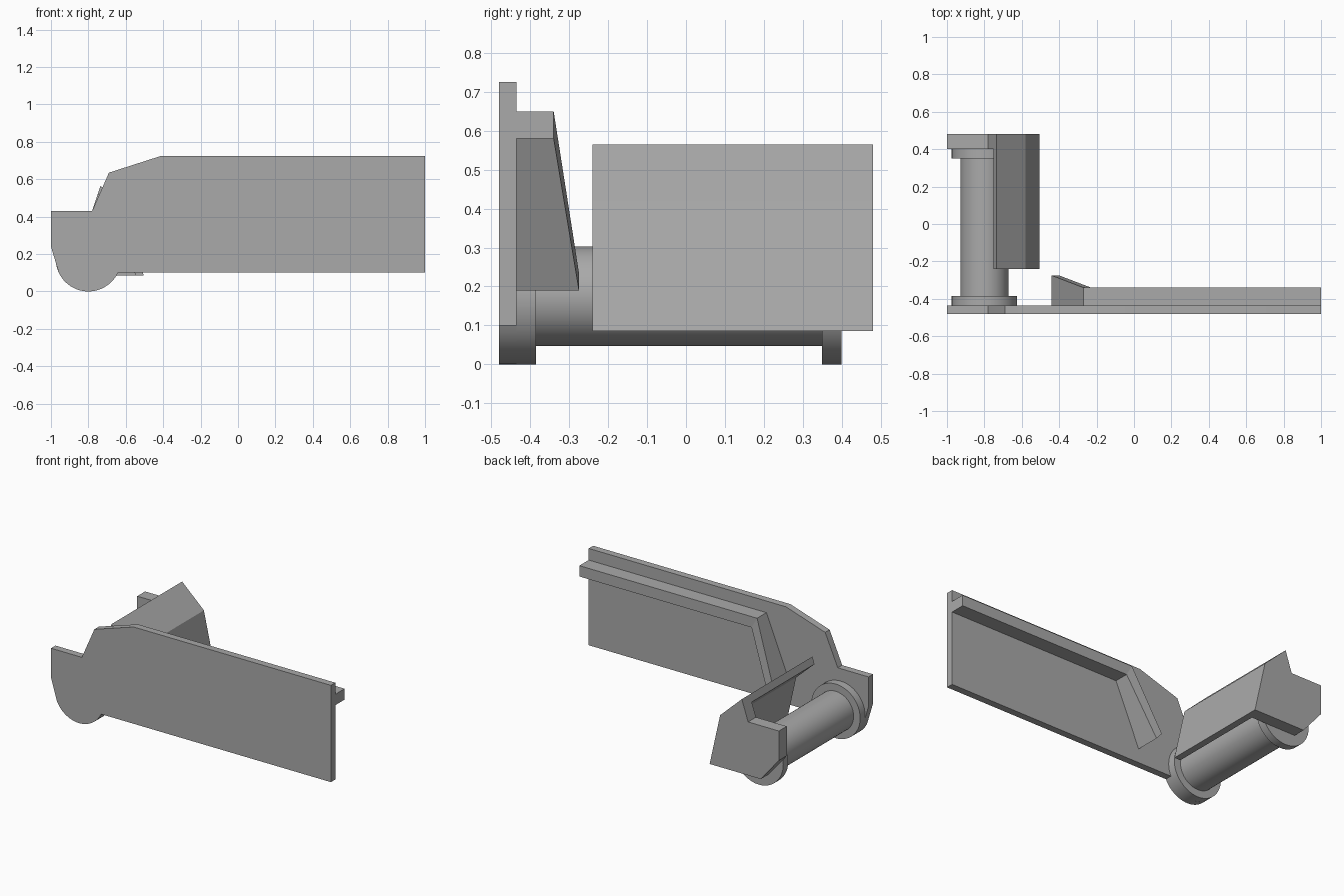
import bpy, bmesh, math
from mathutils import Vector

if "Cube" in bpy.data.objects:
    bpy.data.objects.remove(bpy.data.objects["Cube"], do_unlink=True)

grey = bpy.data.materials.new("plain_grey")
grey.use_nodes = True
grey.diffuse_color = (0.4, 0.4, 0.4, 1)
grey.node_tree.nodes["Principled BSDF"].inputs["Base Color"].default_value = (0.4, 0.4, 0.4, 1)

PIVOT_X, PIVOT_Z, FLANGE_R, TUBE_R = -0.8, 0.175, 0.175, 0.128


def prism(name, profile, y0, y1, smooth=False, moved=None):
    """Extrude an xz profile along y; moved(x, z) may shift the far side."""
    bm = bmesh.new()
    near = [bm.verts.new((x, y0, z)) for x, z in profile]
    far = [bm.verts.new((x, moved(x, z) if moved else y1, z)) for x, z in profile]
    bm.faces.new(near)
    bm.faces.new(far[::-1])
    n = len(profile)
    for i in range(n):
        j = (i + 1) % n
        bm.faces.new((near[i], far[i], far[j], near[j]))
    bmesh.ops.recalc_face_normals(bm, faces=bm.faces)
    mesh = bpy.data.meshes.new(name)
    bm.to_mesh(mesh)
    bm.free()
    mesh.materials.append(grey)
    ob = bpy.data.objects.new(name, mesh)
    bpy.context.collection.objects.link(ob)
    if smooth:
        bpy.ops.object.select_all(action='DESELECT')
        ob.select_set(True)
        bpy.context.view_layer.objects.active = ob
        bpy.ops.object.shade_smooth_by_angle(angle=math.radians(20))
    return ob


def arc(radius, start, end, steps):
    angles = [math.radians(start + (end - start) * i / steps) for i in range(steps + 1)]
    return [(PIVOT_X + radius * math.cos(a), PIVOT_Z + radius * math.sin(a)) for a in angles]


def disc(name, radius, y0, y1):
    return prism(name, arc(radius, 0, 352.5, 47), y0, y1, smooth=True)


# Front plate with rounded foot around the pivot
outline = [(-1, 0.24), (-1, 0.43), (-0.78, 0.43), (-0.69, 0.635), (-0.41, 0.725),
           (1, 0.725), (1, 0.1)]
prism("front_plate", outline + arc(FLANGE_R, -25.4, -154.6, 24), -0.48, -0.435, smooth=True)

# Stiffening rail and its slanted leg
prism("rail", [(1, 0.65), (-0.27, 0.65), (-0.23, 0.58), (1, 0.58)], -0.435, -0.34)
prism("rail_leg", [(-0.27, 0.65), (-0.44, 0.235), (-0.4, 0.19), (-0.23, 0.58)],
      -0.435, -0.34, moved=lambda x, z: -0.34 if z > 0.5 else -0.275)

# Pivot tube and end flanges
disc("tube", TUBE_R, -0.385, 0.35)
disc("front_flange", FLANGE_R, -0.435, -0.385)
disc("back_flange", FLANGE_R, 0.35, 0.4)

# Back bracket and the bent blade that reaches forward from it
outer = [(-0.735, 0.565), (-0.58, 0.42), (-0.505, 0.085)]
prism("back_bracket", [(-1, 0.24), (-1, 0.43), (-0.78, 0.43)] + outer + [(-0.87, 0.085)], 0.4, 0.48)
prism("bent_blade", outer + [(-0.549, 0.085), (-0.619, 0.399), (-0.75, 0.52)], -0.24, 0.4)
